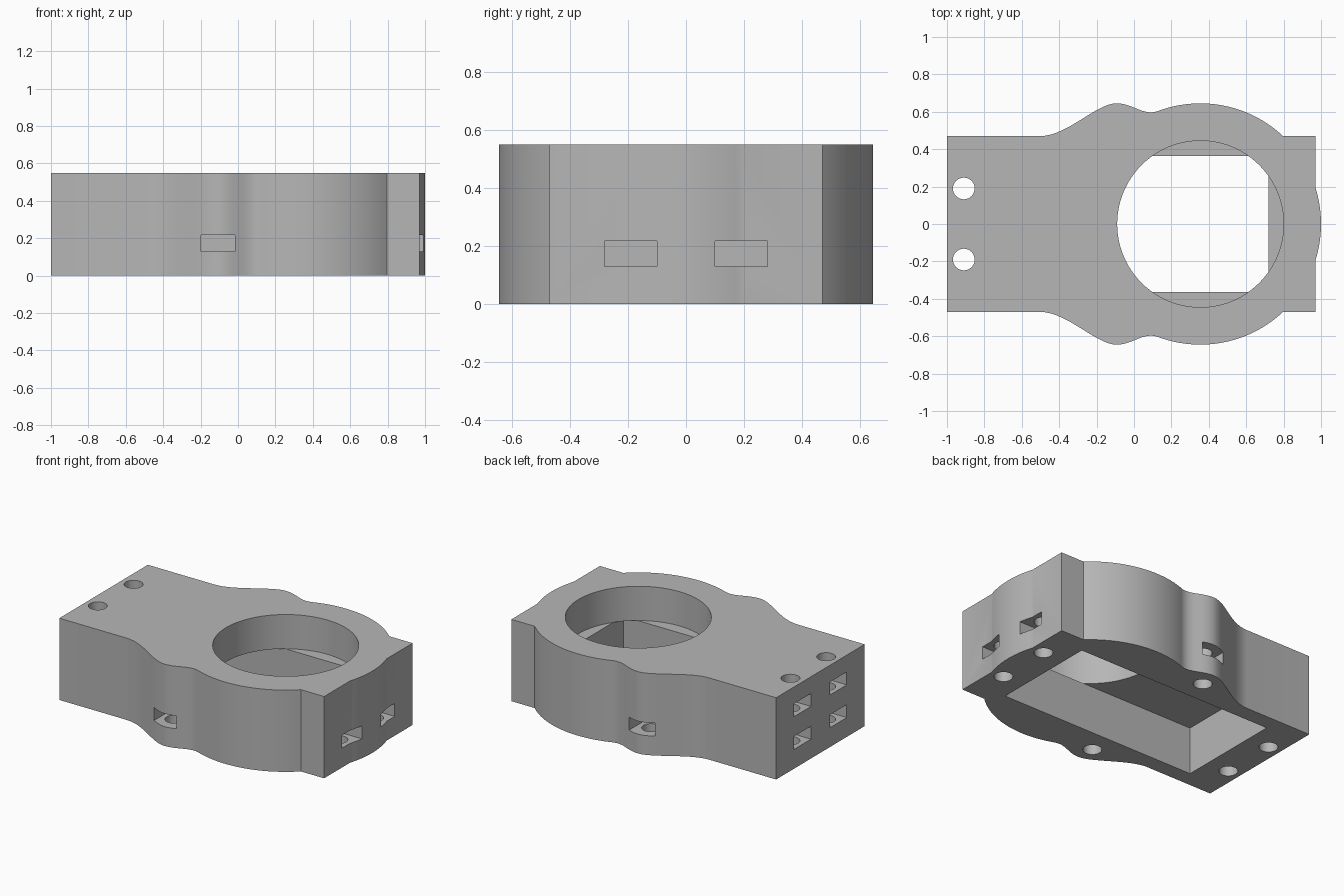
import bpy, bmesh, math
from mathutils import Vector
from mathutils.geometry import interpolate_bezier

if "Cube" in bpy.data.objects:
    bpy.data.objects.remove(bpy.data.objects["Cube"], do_unlink=True)

HEIGHT, LEDGE = 0.55, 0.32          # block height and top of the lower pocket
RING_X, RING_R, BORE_R = 0.355, 0.645, 0.445
HALF_W, END_X = 0.47, 0.97

grey = bpy.data.materials.new("mid grey")
grey.use_nodes = True
colour = (0.47, 0.47, 0.47, 1)
grey.diffuse_color = colour
grey.node_tree.nodes["Principled BSDF"].inputs["Base Color"].default_value = colour


def new_object(name, bm):
    bmesh.ops.recalc_face_normals(bm, faces=bm.faces)
    mesh = bpy.data.meshes.new(name)
    bm.to_mesh(mesh)
    bm.free()
    mesh.materials.append(grey)
    obj = bpy.data.objects.new(name, mesh)
    bpy.context.collection.objects.link(obj)
    return obj


def prism(name, outline, z0, z1):
    bm = bmesh.new()
    face = bm.faces.new([bm.verts.new((x, y, z0)) for x, y in outline])
    extruded = bmesh.ops.extrude_face_region(bm, geom=[face])["geom"]
    verts = [v for v in extruded if isinstance(v, bmesh.types.BMVert)]
    bmesh.ops.translate(bm, verts=verts, vec=(0, 0, z1 - z0))
    return new_object(name, bm)


def arc(cx, cy, r, a0, a1, n):
    return [(cx + r * math.cos(a0 + (a1 - a0) * i / n),
             cy + r * math.sin(a0 + (a1 - a0) * i / n)) for i in range(n + 1)]


def bezier(*points, n=16):
    pts = interpolate_bezier(*[Vector((x, y, 0)) for x, y in points], n + 1)
    return [(p.x, p.y) for p in pts]


def cut(cutter):
    mod = body.modifiers.new("cut", "BOOLEAN")
    mod.operation, mod.solver, mod.object = "DIFFERENCE", "EXACT", cutter
    bpy.context.view_layer.objects.active = body
    bpy.ops.object.modifier_apply(modifier=mod.name)
    bpy.data.objects.remove(cutter, do_unlink=True)


def cut_box(x0, x1, y0, y1, z0, z1):
    cut(prism("box_cutter", [(x0, y0), (x1, y0), (x1, y1), (x0, y1)], z0, z1))


def cut_hole(x, y, r, z0, z1, sides=32):
    cut(prism("hole_cutter", arc(x, y, r, 0, math.tau, sides)[:-1], z0, z1))


# Half outline from the plain end, over the screw lobe and ring, to the nose
join_x = 0.14
join = math.acos((join_x - RING_X) / RING_R)
join_y = RING_R * math.sin(join)
shoulder = math.asin(HALF_W / RING_R)
nose = math.acos((END_X - RING_X) / RING_R)
half = [(-1, HALF_W)]
half += bezier((-0.5, HALF_W), (-0.36, HALF_W), (-0.2, 0.645), (-0.095, 0.645))
half += bezier((-0.095, 0.645), (-0.02, 0.645), (0.03, 0.597), (0.09, 0.597))[1:]
half += bezier((0.09, 0.597), (0.11, 0.597), (0.125, 0.602), (join_x, join_y), n=4)[1:]
half += arc(RING_X, 0, RING_R, join, shoulder, 32)[1:]
half += [(END_X, HALF_W)] + arc(RING_X, 0, RING_R, nose, 0, 8)
outline = half + [(x, -y) for x, y in reversed(half[:-1])]
body = prism("housing_body", outline, 0, HEIGHT)

# Rectangular pocket below and round bore above
cut_box(-0.75, 0.72, -0.363, 0.363, -0.1, LEDGE)
cut_hole(RING_X, 0, BORE_R, LEDGE - 0.0005, HEIGHT + 0.1, 96)

# Screw holes with nut slots, mirrored across the middle
HOLE_R, SLOT = 0.058, 0.09
Z0, Z1 = 0.13, 0.217
for s in (1, -1):
    y = s * 0.19
    cut_hole(-0.91, y, HOLE_R, -0.1, HEIGHT + 0.1)
    cut_hole(0.88, y, HOLE_R, -0.1, 0.3)
    cut_hole(-0.107, s * 0.523, HOLE_R, -0.1, 0.3)
    for lift in (0, 0.22):
        cut_box(-1.1, -0.91 + SLOT, y - SLOT, y + SLOT, Z0 + lift, Z1 + lift)
    cut_box(0.88 - SLOT, 1.1, y - SLOT, y + SLOT, Z0, Z1)
    inner, outer = sorted((s * (0.523 - SLOT), s * 0.8))
    cut_box(-0.107 - SLOT, -0.107 + SLOT, inner, outer, Z0, Z1)

bpy.ops.object.select_all(action="DESELECT")
body.select_set(True)
bpy.context.view_layer.objects.active = body
bpy.ops.object.shade_smooth_by_angle(angle=math.radians(25))
